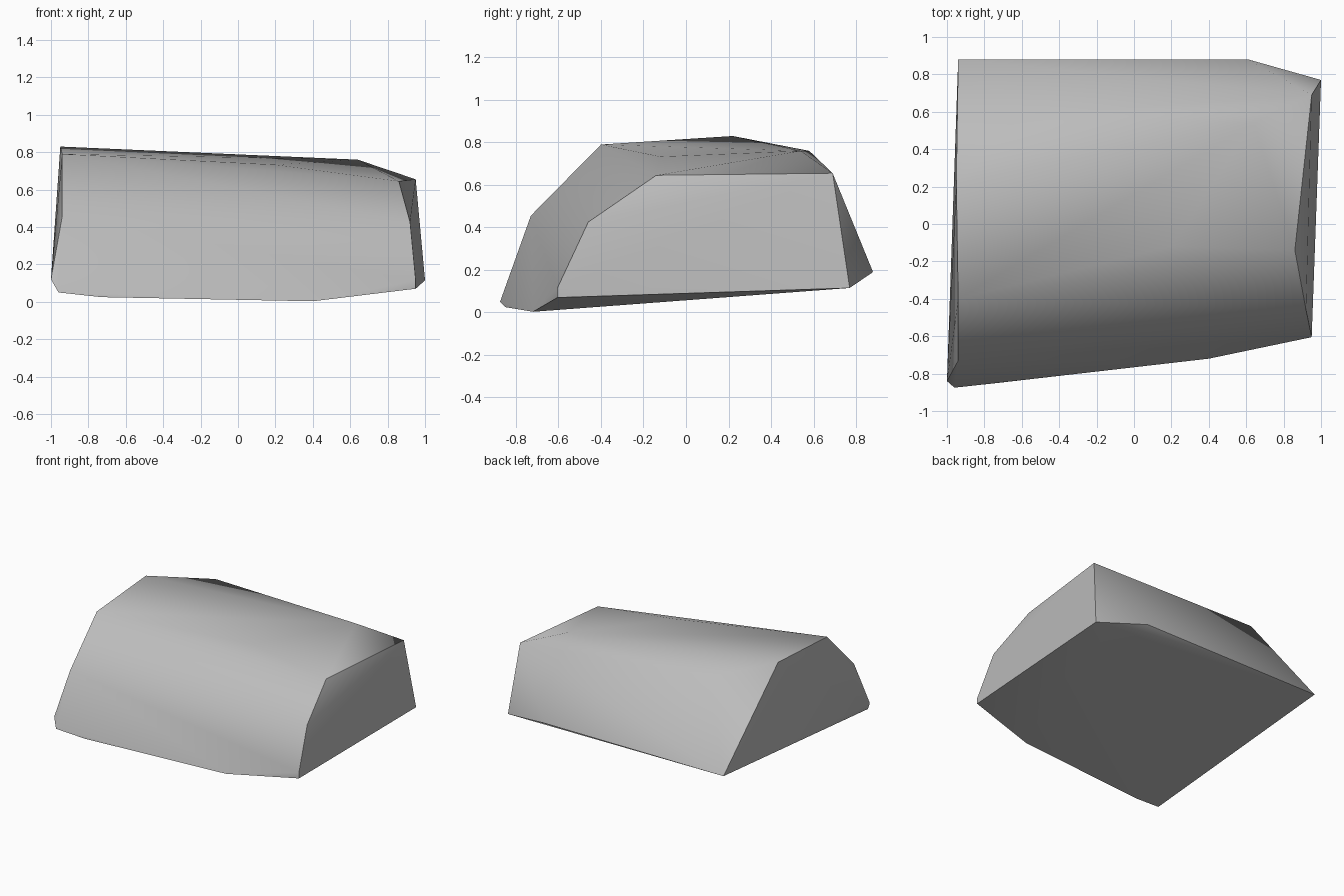
import bpy
import bmesh
from math import radians

# Remove the default cube if present
default_cube = bpy.data.objects.get("Cube")
if default_cube:
    bpy.data.objects.remove(default_cube, do_unlink=True)


def make_material(name, colour):
    material = bpy.data.materials.new(name)
    material.use_nodes = True
    material.diffuse_color = colour
    shader = material.node_tree.nodes["Principled BSDF"]
    shader.inputs["Base Color"].default_value = colour
    shader.inputs["Roughness"].default_value = 0.9
    return material


def hull_object(name, outlines, material, smooth_angle):
    """Wrap a faceted solid around the corner points of several outlines."""
    bm = bmesh.new()
    for outline in outlines:
        for corner in outline:
            bm.verts.new(corner)
    result = bmesh.ops.convex_hull(bm, input=bm.verts[:])
    unused = [v for v in result["geom_interior"] if isinstance(v, bmesh.types.BMVert)]
    bmesh.ops.delete(bm, geom=unused, context="VERTS")
    bmesh.ops.recalc_face_normals(bm, faces=bm.faces[:])
    mesh = bpy.data.meshes.new(name)
    bm.to_mesh(mesh)
    bm.free()
    mesh.materials.append(material)
    obj = bpy.data.objects.new(name, mesh)
    bpy.context.collection.objects.link(obj)
    bpy.ops.object.select_all(action="DESELECT")
    obj.select_set(True)
    bpy.context.view_layer.objects.active = obj
    bpy.ops.object.shade_smooth_by_angle(angle=smooth_angle)
    return obj


# Steep end at -x, from the back foot over the crest to the front foot
tall_end = [(-.94, .88, .19), (-.95, .22, .83), (-.94, -.4, .79),
            (-.94, -.73, .455), (-1, -.84, .12), (-.96, -.875, .05)]

# Chipped end at +x, in the same order
low_end = [(1, .77, .115), (.95, .69, .655), (.86, -.14, .645),
           (.92, -.46, .425), (.95, -.605, .115), (.95, -.605, .07)]

# Corners between the ends: crest, brow, back foot and front foot
crest = [(-.6, .58, .76), (.64, .54, .76), (.2, -.12, .733)]
feet = [(.61, .88, .19), (.4, -.72, .003), (-.73, -.85, .025)]

stone_grey = make_material("stone_grey", (.5, .5, .5, 1))
hull_object("rock", [tall_end, low_end, crest, feet], stone_grey, radians(45))
